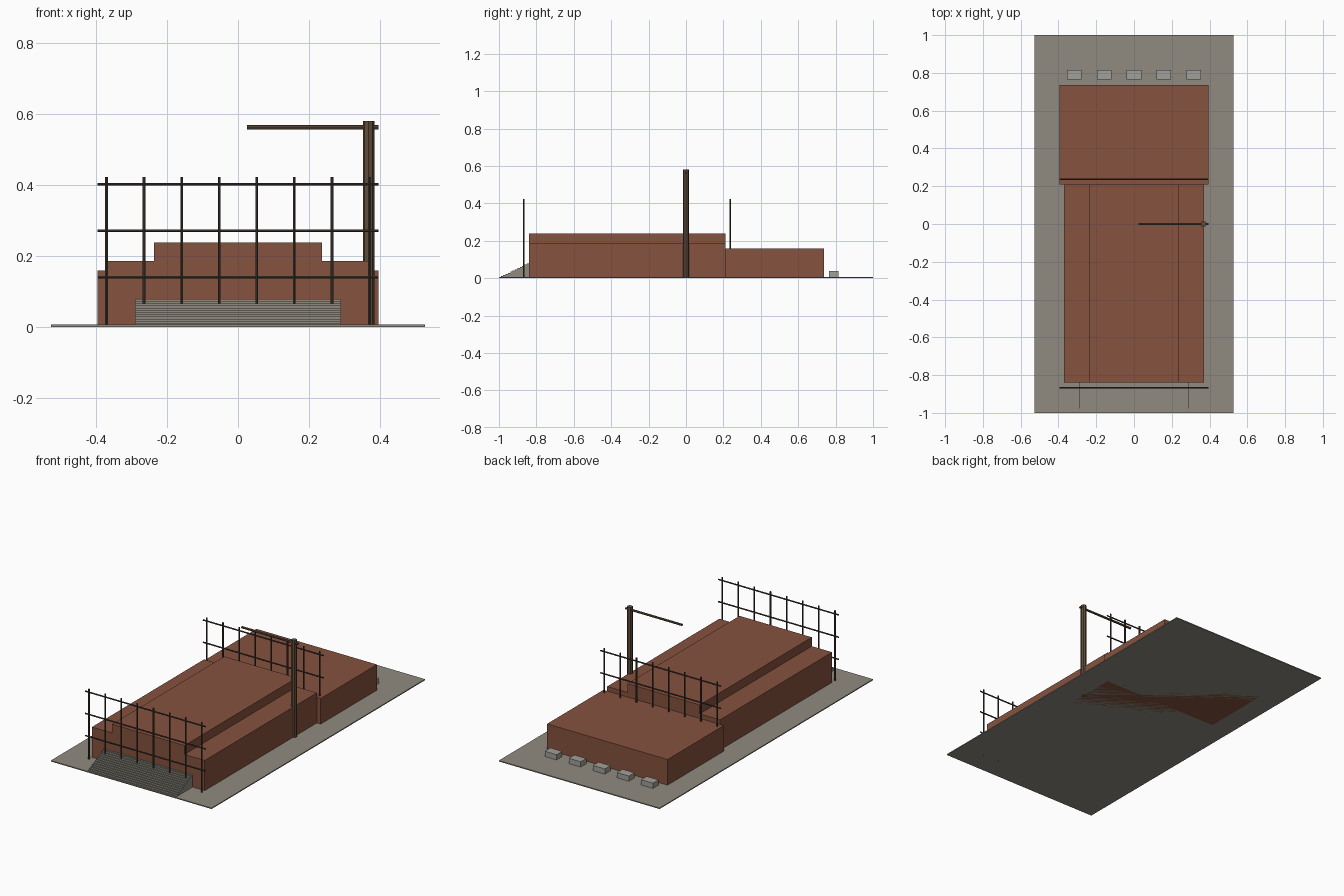
import bpy
import math

if "Cube" in bpy.data.objects:
    bpy.data.objects.remove(bpy.data.objects["Cube"])


def material(name, rgb):
    m = bpy.data.materials.new(name)
    m.diffuse_color = (*rgb, 1)
    m.use_nodes = True
    m.node_tree.nodes["Principled BSDF"].inputs["Base Color"].default_value = m.diffuse_color
    return m


BRICK = material("brick", (0.24, 0.085, 0.05))
STONE = material("paving", (0.28, 0.26, 0.22))
PALE = material("pale_stone", (0.36, 0.35, 0.32))
IRON = material("dark_iron", (0.055, 0.04, 0.03))
WOOD = material("mast_wood", (0.12, 0.075, 0.045))


def finish(ob, name, mat):
    ob.name = name
    ob.data.materials.append(mat)
    return ob


def box(name, x, y, z, mat):
    """Box from (min, max) ranges on each axis."""
    bpy.ops.mesh.primitive_cube_add(
        size=1, location=[(a + b) / 2 for a, b in (x, y, z)])
    ob = bpy.context.object
    ob.scale = [b - a for a, b in (x, y, z)]
    bpy.ops.object.transform_apply(location=False, rotation=False, scale=True)
    return finish(ob, name, mat)


def rod(name, start, length, radius, mat, along_x=False, sides=6):
    """Low-poly rod running up, or along x."""
    x, y, z = start
    loc = (x + length / 2, y, z) if along_x else (x, y, z + length / 2)
    bpy.ops.mesh.primitive_cylinder_add(
        vertices=sides, radius=radius, depth=length, location=loc,
        rotation=(0, math.pi / 2 if along_x else 0, 0))
    return finish(bpy.context.object, name, mat)


# Paved base
box("base_slab", (-0.527, 0.527), (-1, 1), (0, 0.006), STONE)

# Stepped brick terraces
box("front_terrace", (-0.37, 0.37), (-0.84, 0.21), (0, 0.185), BRICK)
box("raised_terrace", (-0.237, 0.237), (-0.84, 0.21), (0, 0.238), BRICK)
box("rear_terrace", (-0.395, 0.395), (0.21, 0.737), (0, 0.158), BRICK)

# Front stairs: one stepped profile extruded across x
STEPS, Y0, Y1, Z0, Z1, HALF = 12, -0.99, -0.838, 0.004, 0.078, 0.29
profile = [(Y0, 0.0)]
for i in range(STEPS):
    y = Y0 + (Y1 - Y0) * i / STEPS
    z = Z0 + (Z1 - Z0) * (i + 1) / STEPS
    profile += [(y, z), (y + (Y1 - Y0) / STEPS, z)]
profile.append((Y1, 0.0))
n = len(profile)
verts = [(x, y, z) for x in (-HALF, HALF) for y, z in profile]
faces = [tuple(range(n)), tuple(reversed(range(n, 2 * n)))]
faces += [(i, i + n, (i + 1) % n + n, (i + 1) % n) for i in range(n)]
mesh = bpy.data.meshes.new("front_stairs")
mesh.from_pydata(verts, [], faces)
stairs = bpy.data.objects.new("front_stairs", mesh)
bpy.context.collection.objects.link(stairs)
finish(stairs, "front_stairs", STONE)
bpy.context.view_layer.objects.active = stairs
bpy.ops.object.mode_set(mode='EDIT')
bpy.ops.mesh.select_all(action='SELECT')
bpy.ops.mesh.normals_make_consistent(inside=False)
bpy.ops.object.mode_set(mode='OBJECT')

# Railings: eight posts and three rails each
for side, y in (("front", -0.867), ("rear", 0.237)):
    for i in range(8):
        rod(f"{side}_railing_post_{i + 1}", (-0.37 + 0.74 * i / 7, y, 0),
            0.422, 0.0045, IRON)
    for i, z in enumerate((0.139, 0.27, 0.402)):
        rod(f"{side}_railing_rail_{i + 1}", (-0.395, y, z),
            0.79, 0.004, IRON, along_x=True)

# Mast with a crossing arm
rod("mast", (0.368, 0, 0), 0.58, 0.016, WOOD, sides=8)
rod("mast_arm", (0.025, 0, 0.562), 0.37, 0.0065, WOOD, along_x=True, sides=8)

# Row of stone blocks behind the rear terrace
for i in range(5):
    x = -0.316 + 0.158 * i
    box(f"rear_block_{i + 1}", (x - 0.039, x + 0.039), (0.764, 0.816),
        (0.004, 0.037), PALE)
